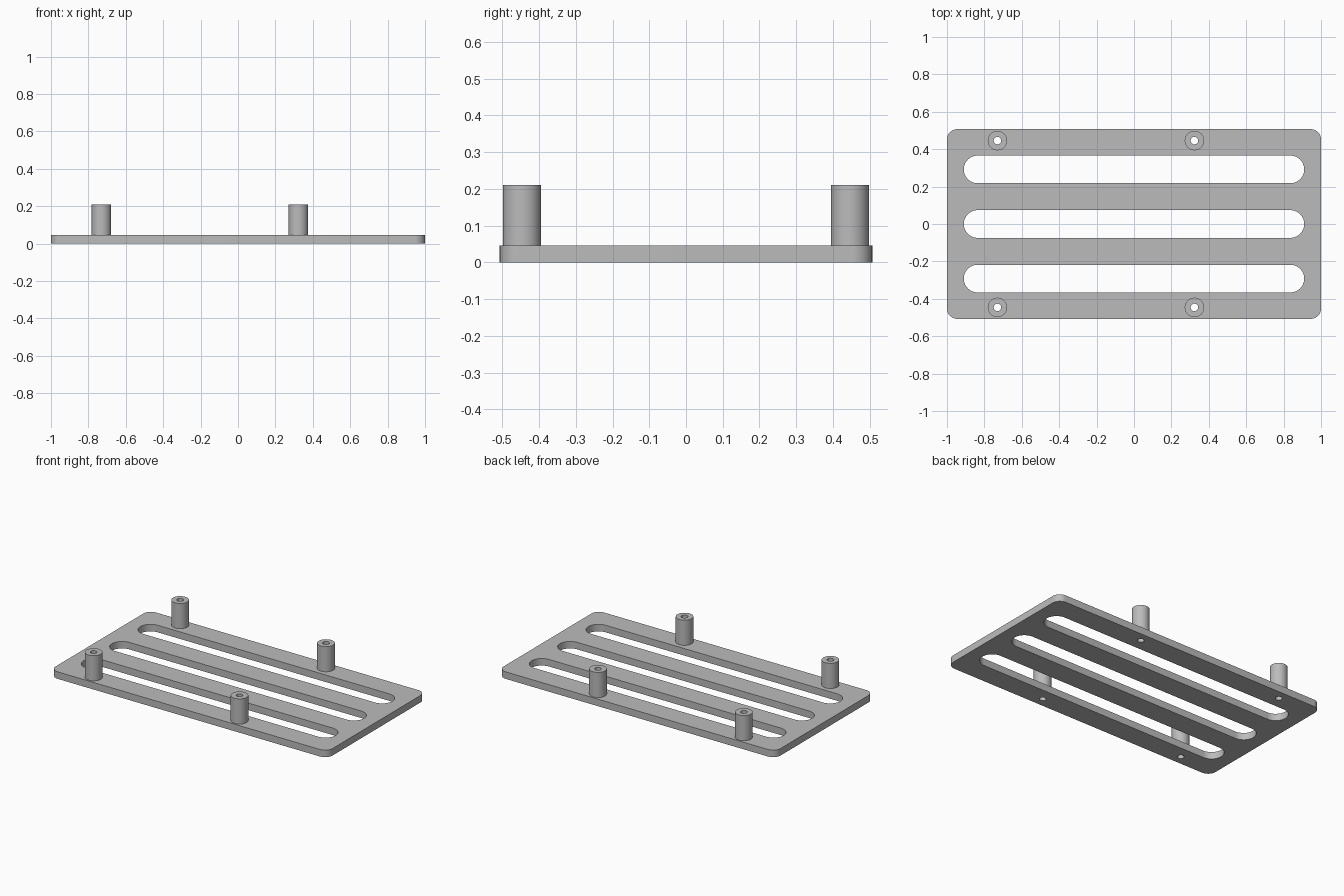
import bpy, bmesh
from math import sin, cos, pi, radians

if "Cube" in bpy.data.objects:
    bpy.data.objects.remove(bpy.data.objects["Cube"])

PLATE_TOP, POST_TOP = 0.046, 0.21
POST_R, HOLE_R, SLOT_R = 0.052, 0.02, 0.074
POSTS = [(x, y) for x in (-0.73, 0.323) for y in (-0.446, 0.446)]

grey = bpy.data.materials.new("plain grey")
grey.use_nodes = True
colour = (0.5, 0.5, 0.5, 1)
grey.diffuse_color = colour
grey.node_tree.nodes["Principled BSDF"].inputs["Base Color"].default_value = colour


def rounded(cx, cy, hx, hy, r, steps=16):
    """Outline of a rounded rectangle; a circle when hx = hy = r."""
    pts = []
    for q, (sx, sy) in enumerate([(1, 1), (-1, 1), (-1, -1), (1, -1)]):
        for i in range(steps + 1):
            a = (q + i / steps) * pi / 2
            pts.append((cx + sx * (hx - r) + r * cos(a),
                        cy + sy * (hy - r) + r * sin(a)))
    # drop points repeated where neighbouring arcs meet
    return [p for i, p in enumerate(pts)
            if abs(p[0] - pts[i - 1][0]) + abs(p[1] - pts[i - 1][1]) > 1e-5]


def extruded(name, outlines, z0, z1):
    """Fill the outlines, with inner ones as holes, and extrude from z0 to z1."""
    curve = bpy.data.curves.new(name, "CURVE")
    curve.dimensions = "2D"
    curve.fill_mode = "BOTH"
    curve.extrude = (z1 - z0) / 2
    for outline in outlines:
        spline = curve.splines.new("POLY")
        spline.points.add(len(outline) - 1)
        for point, (x, y) in zip(spline.points, outline):
            point.co = (x, y, 0, 1)
        spline.use_cyclic_u = True
    temp = bpy.data.objects.new(name + " outline", curve)
    bpy.context.collection.objects.link(temp)
    graph = bpy.context.evaluated_depsgraph_get()
    mesh = bpy.data.meshes.new_from_object(temp.evaluated_get(graph))
    bpy.data.objects.remove(temp)
    bpy.data.curves.remove(curve)

    # weld caps to walls and set the height
    bm = bmesh.new()
    bm.from_mesh(mesh)
    bmesh.ops.remove_doubles(bm, verts=bm.verts, dist=1e-5)
    bmesh.ops.recalc_face_normals(bm, faces=bm.faces)
    bmesh.ops.translate(bm, verts=bm.verts, vec=(0, 0, (z0 + z1) / 2))
    bm.to_mesh(mesh)
    bm.free()
    mesh.name = name
    mesh.materials.clear()
    mesh.materials.append(grey)
    obj = bpy.data.objects.new(name, mesh)
    bpy.context.collection.objects.link(obj)
    bpy.ops.object.select_all(action="DESELECT")
    obj.select_set(True)
    bpy.context.view_layer.objects.active = obj
    bpy.ops.object.shade_smooth_by_angle(angle=radians(30))
    return obj


def circle(x, y, r):
    return rounded(x, y, r, r, r, 12)


# Base plate with three long slots and four screw holes
slots = [rounded(0, y, 0.91, SLOT_R, SLOT_R) for y in (-0.292, 0, 0.292)]
holes = [circle(x, y, HOLE_R) for x, y in POSTS]
extruded("base_plate", [rounded(0, 0, 1, 0.507, 0.055)] + slots + holes, 0, PLATE_TOP)

# Hollow standoff posts
for x, y in POSTS:
    name = f"{'back' if y > 0 else 'front'}_{'left' if x > 0 else 'right'}_post"
    extruded(name, [circle(x, y, POST_R), circle(x, y, HOLE_R)], PLATE_TOP, POST_TOP)
